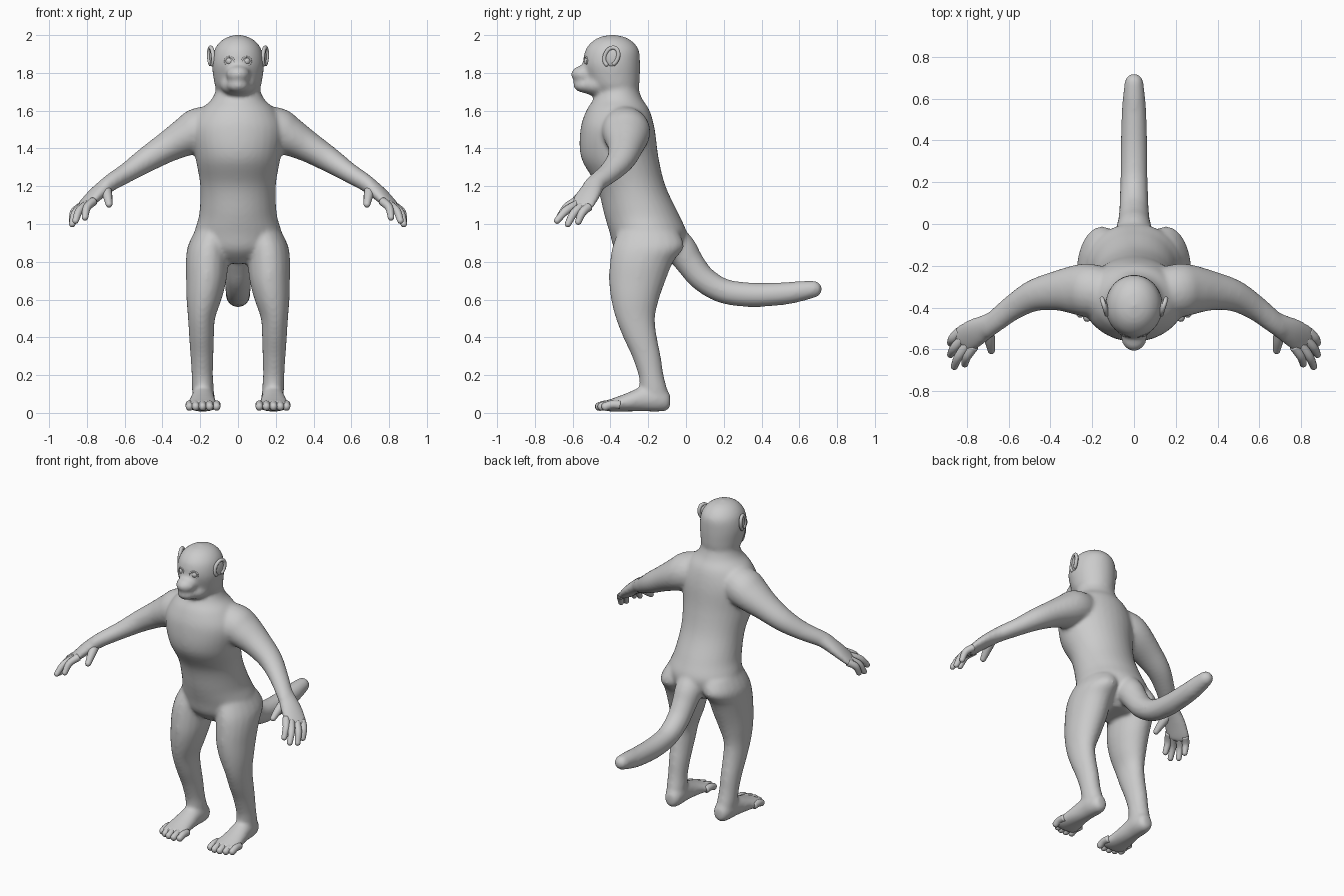
import bpy, bmesh, math
from mathutils import Vector, Matrix

if "Cube" in bpy.data.objects:
    bpy.data.objects.remove(bpy.data.objects["Cube"])

grey = bpy.data.materials.new("plain_grey")
grey.diffuse_color = (0.6, 0.6, 0.6, 1)
grey.use_nodes = True
grey.node_tree.nodes["Principled BSDF"].inputs["Base Color"].default_value = grey.diffuse_color


def spline(rows, steps=5):
    """Catmull-Rom resampling of rows of numbers."""
    out, n = [], len(rows)
    for i in range(n - 1):
        p = [rows[max(0, min(n - 1, i + k))] for k in (-1, 0, 1, 2)]
        for s in range(steps):
            t = s / steps
            out.append([0.5 * (2 * b + (c - a) * t + (2 * a - 5 * b + 4 * c - d) * t * t
                        + (3 * b - a - 3 * c + d) * t ** 3) for a, b, c, d in zip(*p)])
    return out + [list(rows[-1])]


def loft(bm, rows, ref, axis=None, sx=1, sides=20, round_end=False):
    """Skin ellipses given as (x, y, z, radius along ref, other radius)."""
    pts = spline(rows)
    rings = []
    for i, r in enumerate(pts):
        w = Vector(axis) if axis else (Vector(pts[min(i + 1, len(pts) - 1)][:3])
                                       - Vector(pts[max(i - 1, 0)][:3])).normalized()
        u = Vector(ref)
        u = (u - w * u.dot(w)).normalized()
        rings.append((Vector(r[:3]), u, w.cross(u), w, max(r[3], 0.003), max(r[4], 0.003)))
    if round_end:
        c, u, v, w, a, b = rings[-1]
        for k in range(1, 5):
            t = k * math.pi / 9
            rings.append((c + w * min(a, b) * math.sin(t), u, v, w,
                          a * math.cos(t), b * math.cos(t)))
    loops = []
    for c, u, v, w, a, b in rings:
        loop = []
        for k in range(sides):
            t = 2 * math.pi * k / sides
            p = c + u * a * math.cos(t) + v * b * math.sin(t)
            loop.append(bm.verts.new((p.x * sx, p.y, p.z)))
        loops.append(loop)
    for l0, l1 in zip(loops, loops[1:]):
        for k in range(sides):
            j = (k + 1) % sides
            bm.faces.new((l0[k], l0[j], l1[j], l1[k]))
    bm.faces.new(loops[0])
    bm.faces.new(loops[-1])


def ball(bm, centre, radii, turn=0):
    m = Matrix.Translation(centre) @ Matrix.Rotation(turn, 4, 'Z') @ Matrix.Diagonal((*radii, 1))
    bmesh.ops.create_uvsphere(bm, u_segments=24, v_segments=14, radius=1, matrix=m)


def finish(bm, name, mirror=False):
    bmesh.ops.recalc_face_normals(bm, faces=bm.faces[:])
    for f in bm.faces:
        f.smooth = True
    me = bpy.data.meshes.new(name)
    bm.to_mesh(me)
    bm.free()
    me.materials.append(grey)
    ob = bpy.data.objects.new(name, me)
    bpy.context.collection.objects.link(ob)
    if mirror:
        ob.modifiers.new("mirror", 'MIRROR').use_mirror_merge = False
    return ob


X, Y, Z = (1, 0, 0), (0, 1, 0), (0, 0, 1)
body = bmesh.new()

# torso and neck: z, y, half width, half depth
torso = [(.79, -.20, .10, .10), (.86, -.20, .20, .175), (.95, -.20, .23, .203),
         (1.05, -.235, .206, .198), (1.2, -.29, .20, .182), (1.35, -.35, .225, .205),
         (1.5, -.362, .245, .197), (1.6, -.36, .20, .168), (1.66, -.36, .14, .13),
         (1.72, -.36, .116, .108), (1.8, -.37, .11, .10)]
loft(body, [(0, y, z, a, b) for z, y, a, b in torso], X, Z, sides=32)

# head
head = [(1.68, -.37, .08, .09), (1.72, -.375, .118, .125), (1.78, -.386, .131, .142),
        (1.85, -.394, .138, .151), (1.92, -.391, .126, .142), (1.965, -.39, .095, .108),
        (1.99, -.39, .055, .065), (2.003, -.39, .004, .004)]
loft(body, [(0, y, z, a, b) for z, y, a, b in head], X, Z, sides=32)

# muzzle, lower lip and jaw
ball(body, (0, -.535, 1.792), (.064, .075, .05))
ball(body, (0, -.53, 1.735), (.062, .068, .042))
ball(body, (0, -.46, 1.735), (.095, .10, .06))

# tail
tail = [(-.10, .95, .08), (-.03, .87, .085), (.02, .795, .076), (.09, .71, .07),
        (.2, .645, .066), (.35, .625, .065), (.52, .632, .06), (.61, .645, .054), (.675, .655, .046)]
loft(body, [(0, y, z, r, r) for y, z, r in tail], X, round_end=True)

# legs: z, x, y, half width, half depth
leg = [(.96, .13, -.20, .10, .16), (.88, .155, -.20, .112, .19), (.8, .163, -.235, .113, .168),
       (.7, .168, -.258, .107, .15), (.6, .18, -.27, .093, .127), (.5, .193, -.268, .072, .104),
       (.4, .193, -.243, .066, .09), (.3, .191, -.21, .061, .077), (.2, .189, -.185, .057, .067),
       (.13, .186, -.172, .058, .072), (.07, .184, -.16, .055, .07)]
# feet: y, x, z, half width, half height
foot = [(-.083, .18, .065, .025, .03), (-.10, .18, .066, .046, .054), (-.15, .182, .075, .06, .069),
        (-.22, .185, .075, .062, .068), (-.32, .189, .055, .074, .048),
        (-.40, .187, .04, .088, .033), (-.44, .187, .038, .085, .024)]
# arms: x, y, z, half depth, half height
arm = [(.08, -.34, 1.53, .11, .10), (.20, -.32, 1.50, .128, .118), (.27, -.315, 1.465, .122, .105),
       (.37, -.32, 1.41, .096, .083), (.48, -.343, 1.343, .077, .068),
       (.58, -.40, 1.277, .062, .054), (.67, -.47, 1.222, .054, .046), (.71, -.50, 1.19, .054, .042)]
# palms: x, y, z, half width, half thickness
palm = [(.64, -.445, 1.24, .045, .042), (.70, -.485, 1.20, .056, .042),
        (.76, -.52, 1.15, .07, .036), (.815, -.555, 1.095, .072, .026), (.83, -.57, 1.08, .06, .02)]
for s in (1, -1):
    loft(body, [(x, y, z, a, b) for z, x, y, a, b in leg], X, Z, s)
    loft(body, [(x, y, z, a, b) for y, x, z, a, b in foot], X, Y, s)
    loft(body, arm, Y, None, s)
    loft(body, palm, (-.5, -.85, .1), None, s)

# fuse the body parts into one soft skin
ob = finish(body, "body")
rm = ob.modifiers.new("fuse", 'REMESH')
rm.mode, rm.voxel_size, rm.use_smooth_shade = 'VOXEL', 0.011, True
sm = ob.modifiers.new("soften", 'SMOOTH')
sm.factor, sm.iterations = 0.5, 12

# fingers and thumb: root and tip
bm = bmesh.new()
fingers = [((.765, -.585, 1.12), (.81, -.67, 1.035)), ((.795, -.575, 1.105), (.86, -.682, 1.018)),
           ((.82, -.55, 1.095), (.878, -.625, 1.0)), ((.835, -.515, 1.09), (.878, -.57, 1.012))]
for a, b in fingers:
    m = (Vector(a) + Vector(b)) / 2 + Vector((.012, -.006, .01))
    loft(bm, [(*a, .023, .023), (*m, .022, .021), (*b, .017, .017)], Y, sides=12, round_end=True)
loft(bm, [(.70, -.50, 1.19, .03, .03), (.69, -.56, 1.145, .025, .025),
          (.683, -.605, 1.105, .018, .018)], X, sides=12, round_end=True)
finish(bm, "fingers", True)

# toes
bm = bmesh.new()
for x, tip in ((.113, -.452), (.15, -.462), (.188, -.46), (.224, -.448), (.257, -.428)):
    loft(bm, [(x, tip + .08, .042, .02, .022), (x, tip + .035, .044, .021, .022),
              (x, tip, .033, .02, .022)], X, sides=12, round_end=True)
finish(bm, "toes", True)

# ears: a shallow bowl with a raised rim, flared outward at the back
bm = bmesh.new()
ball(bm, (.136, -.395, 1.885), (.012, .036, .05), -.25)
rim = []
for k in range(13):
    t = math.radians(-60 + 25 * k)
    y, z = .036 * math.cos(t), .048 * math.sin(t)
    rim.append((.142 + .3 * y + .06 * z, -.395 + y + .2 * z, 1.886 + z, .011, .011))
loft(bm, rim, X, sides=10, round_end=True)
finish(bm, "ears", True)

# eyes: eyeball with a lid ring
bm = bmesh.new()
ball(bm, (.045, -.522, 1.862), (.02, .018, .02), .3)
ring = [(.045 + .024 * math.cos(t), -.53 + .009 * math.cos(t), 1.862 + .022 * math.sin(t), .005, .005)
        for t in [k * math.pi / 6 for k in range(13)]]
loft(bm, ring, Y, sides=8)
finish(bm, "eyes", True)
